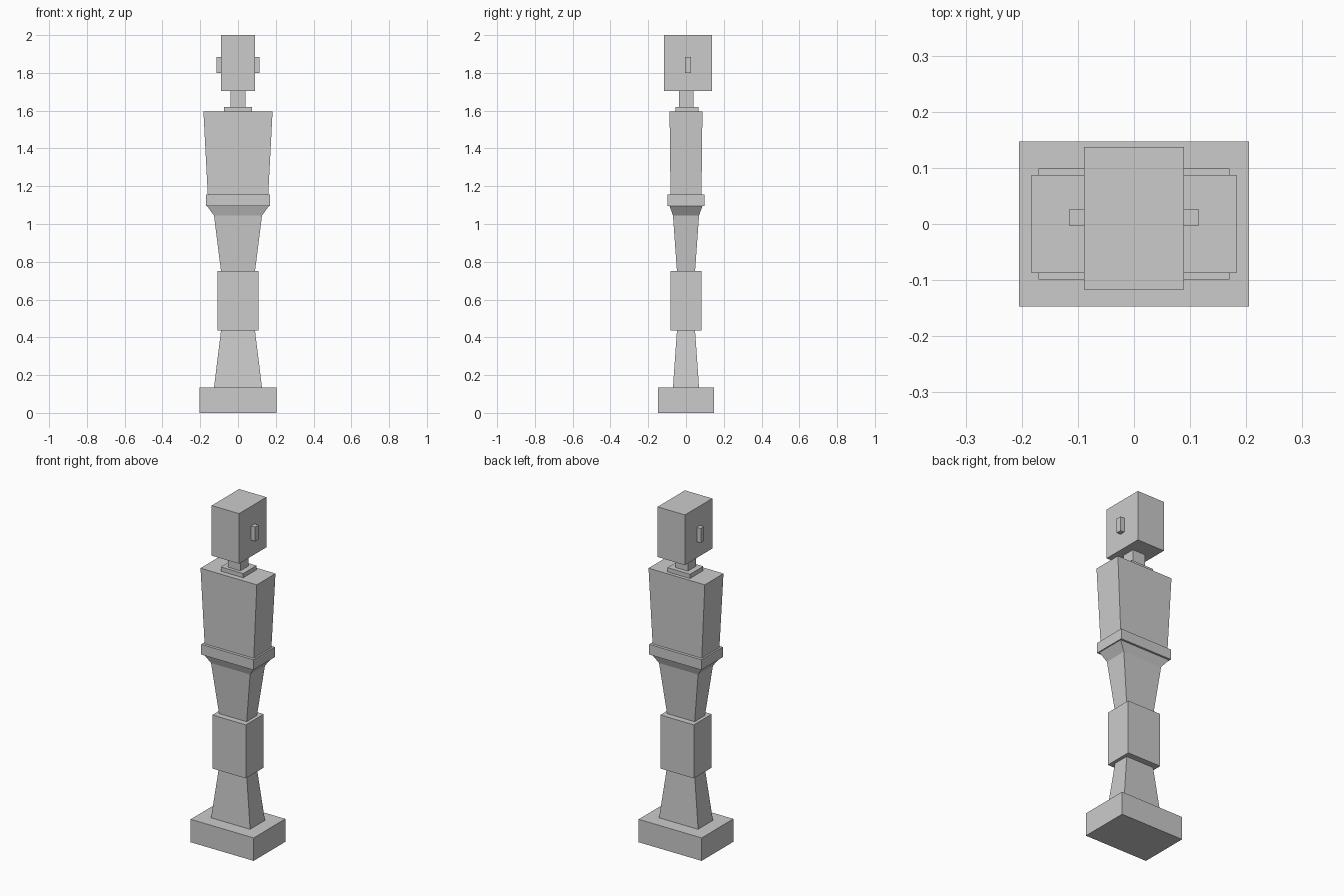
import bpy

if "Cube" in bpy.data.objects:
    bpy.data.objects.remove(bpy.data.objects["Cube"])


def stack(name, sections):
    """Flat-sided rectangular loft; sections are (z, half_x, y_min, y_max)."""
    verts, faces = [], []
    for z, hx, y0, y1 in sections:
        verts += [(-hx, y0, z), (hx, y0, z), (hx, y1, z), (-hx, y1, z)]
    for k in range(len(sections) - 1):
        a = 4 * k
        for i in range(4):
            j = (i + 1) % 4
            faces.append((a + i, a + j, a + 4 + j, a + 4 + i))
    n = len(verts)
    faces += [(3, 2, 1, 0), (n - 4, n - 3, n - 2, n - 1)]
    mesh = bpy.data.meshes.new(name)
    mesh.from_pydata(verts, [], faces)
    obj = bpy.data.objects.new(name, mesh)
    bpy.context.collection.objects.link(obj)
    return obj


def box(name, hx, y0, y1, z0, z1):
    return stack(name, [(z0, hx, y0, y1), (z1, hx, y0, y1)])


# Plinth and legs
box("base", 0.205, -0.147, 0.147, 0.0, 0.135)
stack("lower_leg", [(0.135, 0.127, -0.069, 0.069), (0.435, 0.09, -0.048, 0.048)])
box("knee_block", 0.109, -0.083, 0.083, 0.435, 0.75)
stack("upper_leg", [(0.75, 0.09, -0.048, 0.048),
                    (1.045, 0.127, -0.069, 0.069),
                    (1.095, 0.164, -0.087, 0.087)])

# Belt and torso
box("belt", 0.17, -0.099, 0.099, 1.095, 1.155)
stack("torso", [(1.155, 0.16, -0.082, 0.082), (1.595, 0.183, -0.087, 0.087)])

# Neck, head and ears
box("collar", 0.073, -0.056, 0.067, 1.595, 1.62)
box("neck", 0.041, -0.036, 0.041, 1.62, 1.705)
box("head", 0.089, -0.117, 0.137, 1.705, 2.0)
for side, label in ((-1, "left"), (1, "right")):
    ear = box(label + "_ear", 0.014, -0.004, 0.027, 1.80, 1.885)
    ear.location.x = side * 0.101
